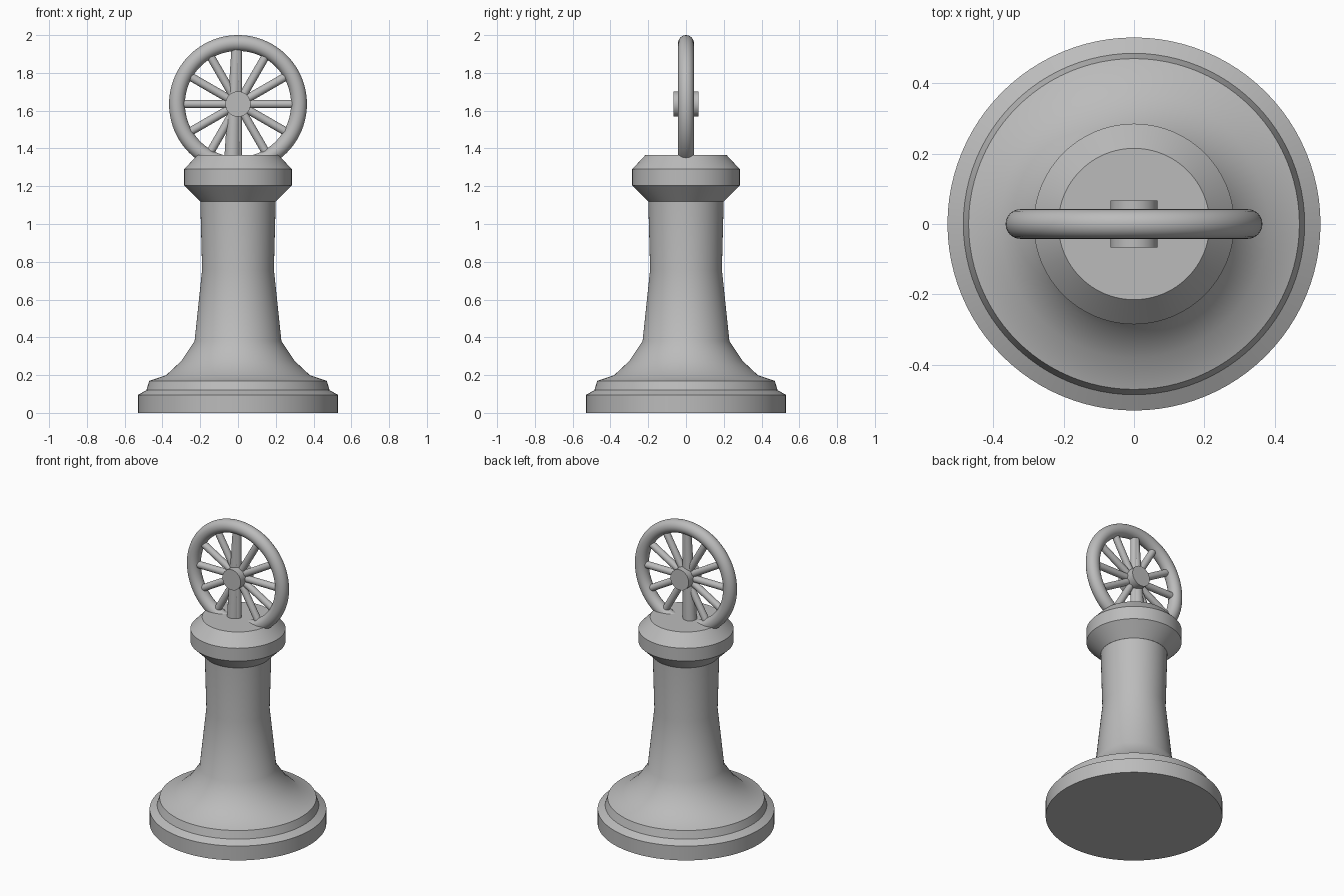
import bpy, bmesh, math
from mathutils import Matrix, Vector

cube = bpy.data.objects.get("Cube")
if cube:
    bpy.data.objects.remove(cube, do_unlink=True)

grey = bpy.data.materials.new("plain_grey")
grey.use_nodes = True
colour = (0.5, 0.5, 0.5, 1)
grey.diffuse_color = colour
grey.node_tree.nodes["Principled BSDF"].inputs["Base Color"].default_value = colour

WHEEL = Vector((0, 0, 1.635))


def finish(name, bm, angle=30):
    bmesh.ops.recalc_face_normals(bm, faces=bm.faces)
    mesh = bpy.data.meshes.new(name)
    bm.to_mesh(mesh)
    bm.free()
    mesh.materials.append(grey)
    obj = bpy.data.objects.new(name, mesh)
    bpy.context.collection.objects.link(obj)
    bpy.ops.object.select_all(action="DESELECT")
    obj.select_set(True)
    bpy.context.view_layer.objects.active = obj
    bpy.ops.object.shade_smooth_by_angle(angle=math.radians(angle))
    return obj


def lathe(name, profile, steps=96):
    """Spin (radius, z) points around z and close both ends."""
    bm = bmesh.new()
    rings = []
    for r, z in profile:
        rings.append([bm.verts.new((r * math.cos(a), r * math.sin(a), z))
                      for a in (2 * math.pi * i / steps for i in range(steps))])
    for low, high in zip(rings, rings[1:]):
        for i in range(steps):
            j = (i + 1) % steps
            bm.faces.new((low[i], low[j], high[j], high[i]))
    bm.faces.new(rings[0][::-1])
    bm.faces.new(rings[-1])
    return finish(name, bm)


def rod(name, start, end, r1, r2, sides=32):
    """Capped, optionally tapered cylinder between two points."""
    start, end = Vector(start), Vector(end)
    axis = end - start
    bm = bmesh.new()
    place = Matrix.Translation((start + end) / 2) @ axis.to_track_quat("Z", "Y").to_matrix().to_4x4()
    bmesh.ops.create_cone(bm, cap_ends=True, segments=sides, radius1=r1, radius2=r2,
                          depth=axis.length, matrix=place)
    return finish(name, bm)


# Turned pedestal: stepped foot, flared column and collar
lathe("base", [(0.53, 0), (0.53, 0.095), (0.485, 0.12), (0.47, 0.17)])
lathe("column", [(0.47, 0.17), (0.38, 0.2), (0.3, 0.275), (0.23, 0.38), (0.19, 0.76), (0.2, 1.13)])
lathe("collar", [(0.2, 1.12), (0.285, 1.205), (0.285, 1.29), (0.215, 1.365)])

# Wheel rim
bpy.ops.mesh.primitive_torus_add(location=WHEEL, rotation=(math.pi / 2, 0, 0), major_segments=96,
                                 minor_segments=24, major_radius=0.323, minor_radius=0.042)
rim = bpy.context.object
rim.name = "wheel_rim"
rim.data.materials.append(grey)
bpy.ops.object.shade_smooth_by_angle(angle=math.radians(40))

# Hub and spokes
rod("wheel_hub", WHEEL - Vector((0, 0.067, 0)), WHEEL + Vector((0, 0.067, 0)), 0.067, 0.067, 48)
for i in range(12):
    a = math.radians(30 * i)
    tip = WHEEL + Vector((math.cos(a), 0, math.sin(a))) * 0.29
    rod(f"spoke_{i + 1}", WHEEL, tip, 0.022, 0.022, 24)

# Tapered post behind the vertical spokes
rod("wheel_post", (-0.03, 0, 1.34), (-0.012, 0, 1.925), 0.043, 0.023)
